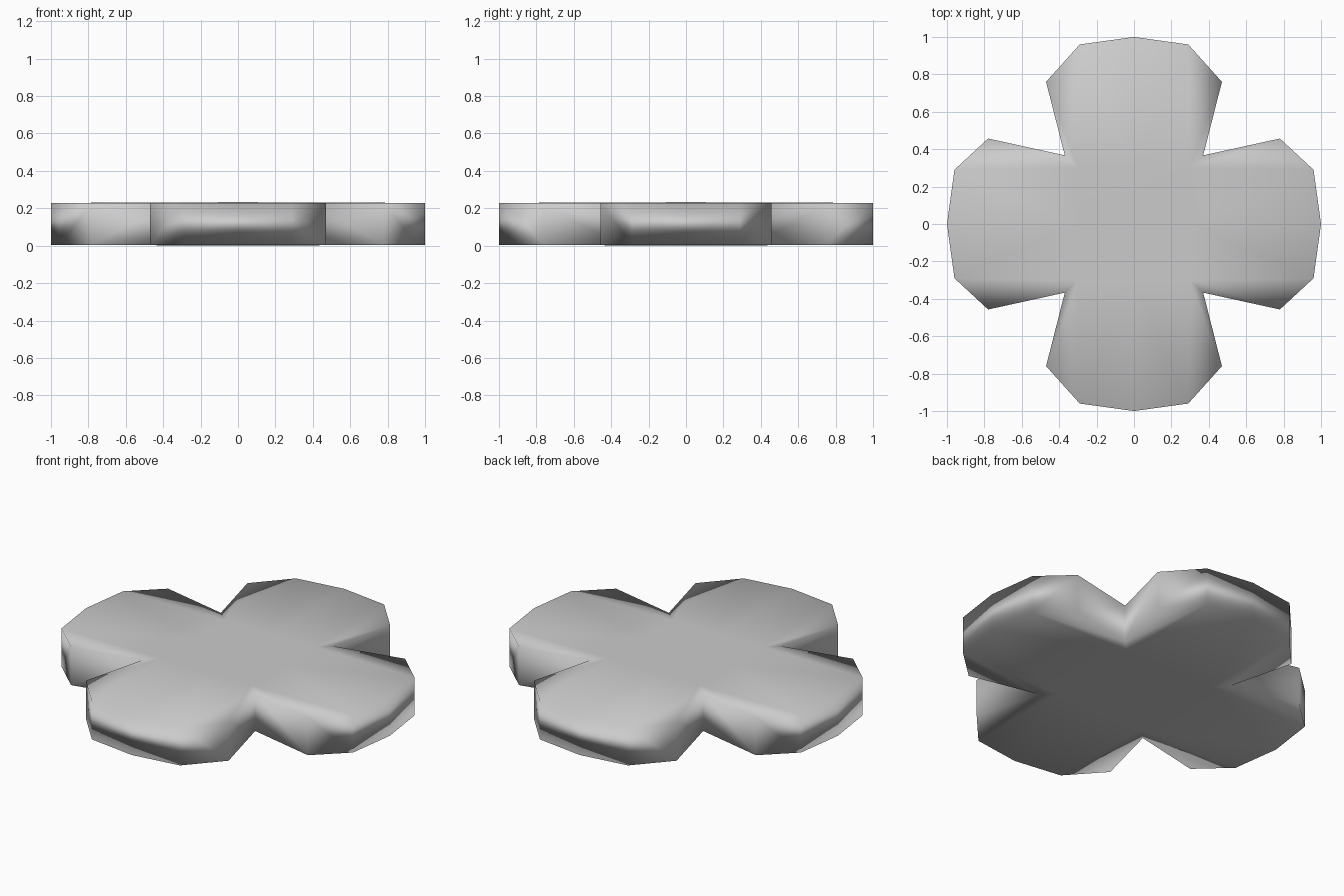
import bpy, bmesh

if "Cube" in bpy.data.objects:
    bpy.data.objects.remove(bpy.data.objects["Cube"])

# One quarter of the cross plate: inner core points, then the outline of two half lobes
CORE = [(0, 0), (0.3, 0), (0.3, 0.3), (0, 0.3)]
OUTLINE = [(1, 0), (0.96, 0.29), (0.78, 0.457), (0.37, 0.367),
           (0.47, 0.76), (0.29, 0.96), (0, 1)]
# Quads of the flat face: indices 0-3 are core, 4-10 outline
QUADS = [(0, 1, 2, 3), (1, 4, 5, 2), (2, 5, 6, 7), (2, 7, 8, 9), (3, 2, 9, 10)]
MID_Z, HALF = 0.1165, 0.1165
DOME = [0, 0.002, 0.002, 0.002] + [0.004] * 7   # very slight doming


def layer(bm, side):
    return [bm.verts.new((x, y, MID_Z + side * (HALF - d)))
            for (x, y), d in zip(CORE + OUTLINE, DOME)]


bm = bmesh.new()
top, bottom = layer(bm, 1), layer(bm, -1)
for q in QUADS:
    bm.faces.new([top[i] for i in q])
    bm.faces.new([bottom[i] for i in reversed(q)])
# Vertical rim
for i in range(4, 10):
    bm.faces.new((bottom[i], bottom[i + 1], top[i + 1], top[i]))
for f in bm.faces:
    f.smooth = True
mesh = bpy.data.meshes.new("cross_plate")
bm.to_mesh(mesh)
bm.free()

plate = bpy.data.objects.new("cross_plate", mesh)
bpy.context.collection.objects.link(plate)

# Mirror the quarter into the full four-lobed plate
mirror = plate.modifiers.new("mirror", 'MIRROR')
mirror.use_axis = (True, True, False)
mirror.use_clip = True

# Soft shading that keeps the large faces flat-looking
weighted = plate.modifiers.new("soft_normals", 'WEIGHTED_NORMAL')
weighted.mode = 'FACE_AREA'
